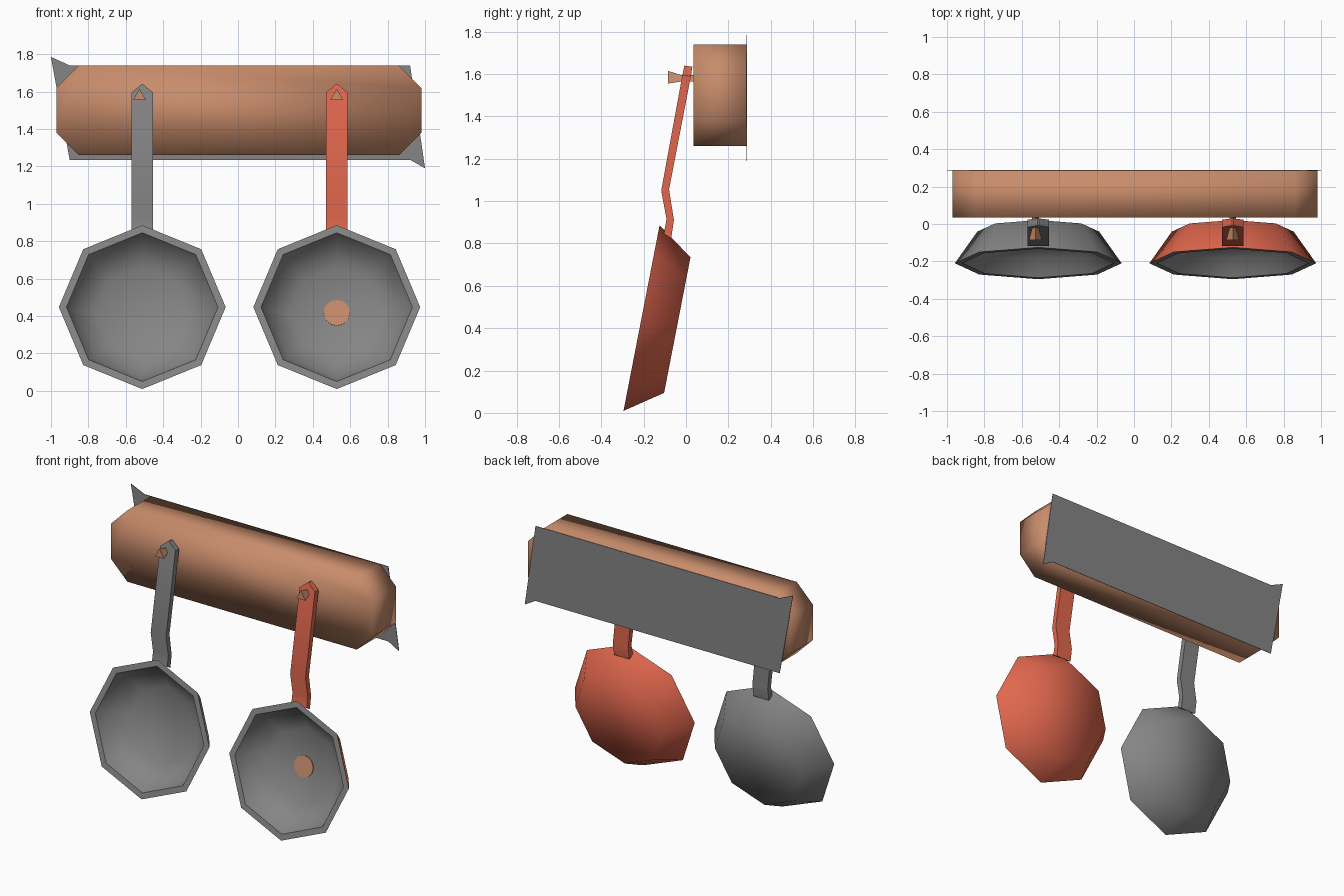
import bpy, bmesh, math
from mathutils import Vector

if "Cube" in bpy.data.objects:
    bpy.data.objects.remove(bpy.data.objects["Cube"])


def material(name, colour):
    m = bpy.data.materials.new(name)
    m.diffuse_color = (*colour, 1)
    m.use_nodes = True
    m.node_tree.nodes["Principled BSDF"].inputs["Base Color"].default_value = m.diffuse_color
    return m


BROWN = material("brown wood", (0.578, 0.262, 0.147))
GREY = material("grey metal", (0.235, 0.235, 0.235))
RED = material("red enamel", (0.75, 0.136, 0.076))


def loft(name, rings, mats, angle=60, cap_start=True, cap_end=True, band_mat=None):
    """Join rings of points with quads and cap the ends."""
    bm = bmesh.new()
    rows = [[bm.verts.new(p) for p in ring] for ring in rings]
    n = len(rows[0])
    for i in range(len(rows) - 1):
        for j in range(n):
            k = (j + 1) % n
            f = bm.faces.new((rows[i][j], rows[i][k], rows[i + 1][k], rows[i + 1][j]))
            if band_mat:
                f.material_index = band_mat[i]
    if cap_start:
        f = bm.faces.new(rows[0][::-1])
        if band_mat:
            f.material_index = band_mat[0]
    if cap_end:
        f = bm.faces.new(rows[-1])
        if band_mat:
            f.material_index = band_mat[-1]
    bmesh.ops.recalc_face_normals(bm, faces=bm.faces)
    me = bpy.data.meshes.new(name)
    bm.to_mesh(me)
    bm.free()
    for m in mats:
        me.materials.append(m)
    ob = bpy.data.objects.new(name, me)
    bpy.context.collection.objects.link(ob)
    bpy.ops.object.select_all(action='DESELECT')
    ob.select_set(True)
    bpy.context.view_layer.objects.active = ob
    bpy.ops.object.shade_smooth_by_angle(angle=math.radians(angle))
    return ob


# Hanging board with clipped corners, softly shaded all over
outline = [(-0.97, 1.38), (-0.85, 1.26), (0.86, 1.26), (0.98, 1.38),
           (0.98, 1.62), (0.86, 1.74), (-0.85, 1.74), (-0.97, 1.62)]
loft("board", [[(x, y, z) for x, z in outline] for y in (0.035, 0.285)], [BROWN], 180)

# Thin back plate with two pointed corners
plate = [(-1, 1.785), (-0.9, 1.235), (0.92, 1.235), (1, 1.19), (0.92, 1.74), (-0.9, 1.74)]
loft("back_plate", [[(x, y, z) for x, z in plate] for y in (0.286, 0.289)], [GREY], 30)

# Tilted pan frame: U runs up the pan, N runs from the rim to its base
U = Vector((0, 0.191, 0.982))
N = Vector((0, 0.982, -0.191))


def pan_ring(x, r, d, sides=8):
    c = Vector((x, -0.21, 0.4475)) + N * d
    return [c + Vector((r * math.cos(a), 0, 0)) + U * (r * math.sin(a))
            for a in (2 * math.pi * i / sides for i in range(sides))]


def pan(label, x, colour):
    # Bowl: coloured outside, grey rim and inside
    profile = [(0.326, 0.172), (0.446, 0), (0.405, 0), (0.36, 0.09), (0.25, 0.155), (0.02, 0.165)]
    loft(label + "_pan", [pan_ring(x, r, d) for r, d in profile],
         [colour, GREY], band_mat=[0, 1, 1, 1, 1])

    # Bent flat handle with a pointed top: half width, front y/z, back y/z
    stations = [(0.057, -0.105, 0.845, -0.07, 0.825), (0.057, -0.092, 0.915, -0.057, 0.91),
                (0.057, -0.117, 1.05, -0.08, 1.055), (0.057, -0.017, 1.595, 0.023, 1.59),
                (0.003, -0.008, 1.64, 0.03, 1.635)]
    loft(label + "_handle", [[(x - w, fy, fz), (x + w, fy, fz), (x + w, by, bz), (x - w, by, bz)]
                             for w, fy, fz, by, bz in stations], [colour], 40)

    # Three-sided flared peg
    px = x - 0.015 if x < 0 else x
    loft(label + "_peg", [[(px + r * math.cos(a), y, 1.575 + r * math.sin(a))
                           for a in (math.radians(90 + 120 * i) for i in range(3))]
                          for y, r in ((-0.085, 0.04), (-0.025, 0.021), (0.04, 0.021))],
         [BROWN], 30)


pan("grey", -0.512, GREY)
pan("red", 0.528, RED)

# Brown spot in the middle of the red pan
loft("pan_spot", [pan_ring(0.528, 0.07, d, 16) for d in (0.157, 0.163)], [BROWN], 30)
